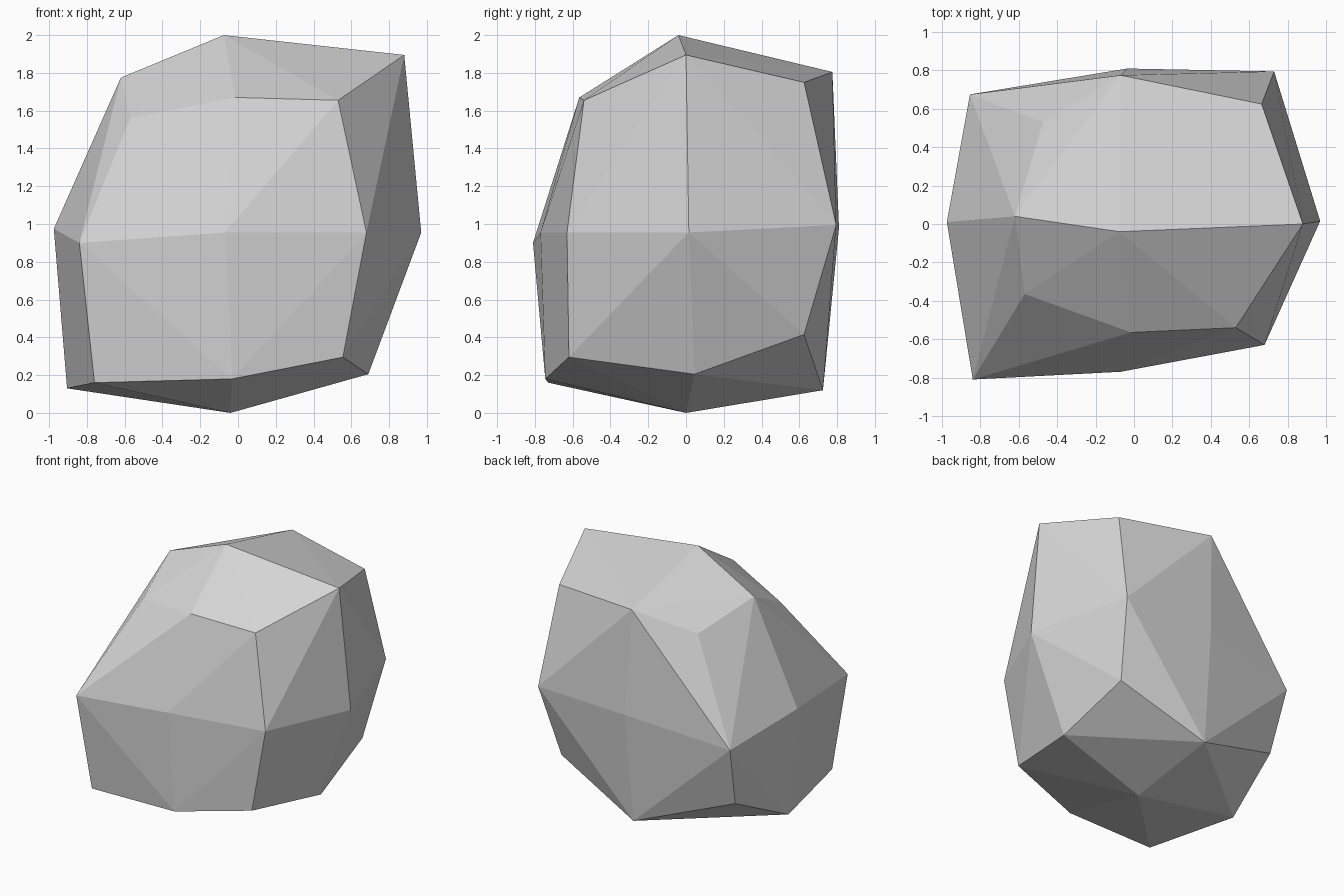
import bpy
import bmesh
from mathutils import Vector

default_cube = bpy.data.objects.get("Cube")
if default_cube:
    bpy.data.objects.remove(default_cube, do_unlink=True)

# Stone colour
stone = bpy.data.materials.new("stone grey")
stone.use_nodes = True
grey = (0.67, 0.67, 0.67, 1)
stone.diffuse_color = grey
stone.node_tree.nodes["Principled BSDF"].inputs["Base Color"].default_value = grey

# Three rough rings, each running front-right corner, front, front-left corner,
# left, back-left corner, back, back-right corner, right
base_ring = [(-.76, -.73, .16), (-.03, -.745, .18), (.555, -.62, .295), (.69, .045, .205),
             (.645, .625, .415), (-.05, .725, .12), (-.81, .545, .39), (-.905, .02, .13)]
waist_ring = [(-.84, -.81, .9), (-.07, -.77, .955), (.68, -.63, .955), (.97, .015, .955),
              (.73, .795, .995), (-.035, .81, .98), (-.855, .675, .87), (-.975, .01, .975)]
crown_ring = [(-.57, -.365, 1.56), (-.015, -.565, 1.67), (.53, -.54, 1.655), (.88, 0, 1.895),
              (.665, .625, 1.75), (-.07, .775, 1.805), (-.475, .53, 1.63), (-.62, .04, 1.775)]
bottom_tip = (-.04, 0, 0)
top_tip = (-.075, -.04, 2)

bm = bmesh.new()


def add_ring(points):
    return [bm.verts.new(p) for p in points]


def add_facet(a, b, c, d):
    """Add a four-cornered facet, folded along the diagonal that bulges outward."""
    normal = (b.co - a.co).cross(d.co - a.co)
    if (c.co - a.co).dot(normal) > 0:
        triangles = ((a, b, c), (a, c, d))
    else:
        triangles = ((a, b, d), (b, c, d))
    for corners in triangles:
        bm.faces.new(corners)


def add_wall(lower, upper):
    """Join two rings with a band of facets."""
    count = len(lower)
    for i in range(count):
        j = (i + 1) % count
        add_facet(lower[i], lower[j], upper[j], upper[i])


def add_cap(ring, tip, facing_up):
    """Close a ring with four facets that meet at the tip."""
    centre = bm.verts.new(tip)
    count = len(ring)
    for i in range(0, count, 2):
        before, corner, after = ring[i - 1], ring[i], ring[(i + 1) % count]
        if facing_up:
            add_facet(centre, before, corner, after)
        else:
            add_facet(centre, after, corner, before)


# Sides, then top and underside
base, waist, crown = (add_ring(r) for r in (base_ring, waist_ring, crown_ring))
add_wall(base, waist)
add_wall(waist, crown)
add_cap(crown, top_tip, True)
add_cap(base, bottom_tip, False)

# Flat-shaded boulder object
mesh = bpy.data.meshes.new("boulder")
bm.to_mesh(mesh)
bm.free()
mesh.materials.append(stone)
boulder = bpy.data.objects.new("boulder", mesh)
bpy.context.collection.objects.link(boulder)
